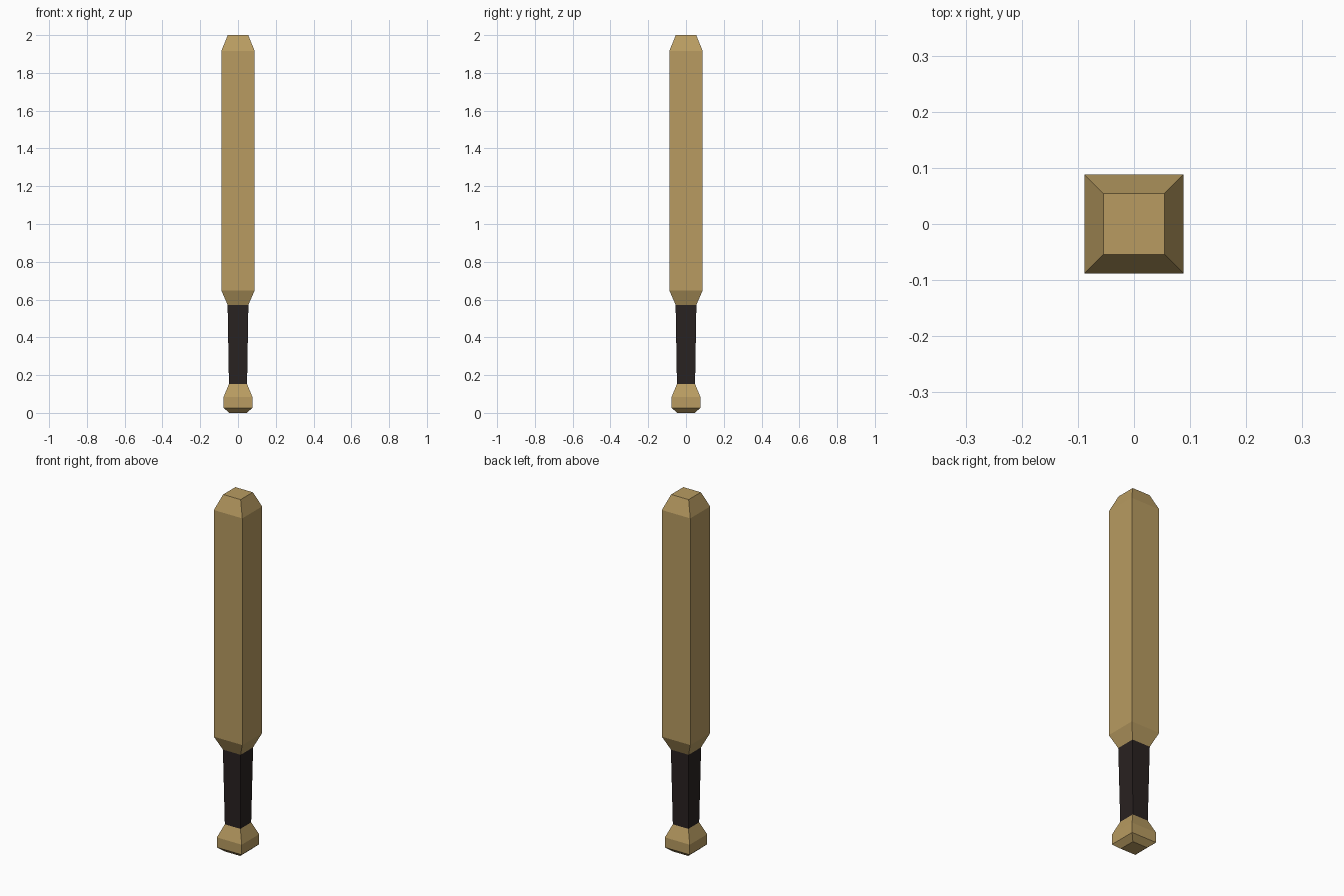
import bpy, bmesh

if "Cube" in bpy.data.objects:
    bpy.data.objects.remove(bpy.data.objects["Cube"])


def material(name, color):
    m = bpy.data.materials.new(name)
    m.diffuse_color = (*color, 1)
    m.use_nodes = True
    m.node_tree.nodes["Principled BSDF"].inputs["Base Color"].default_value = m.diffuse_color
    return m


def square_loft(name, sections, mat, cap_bottom=False, cap_top=False):
    """Stack square rings given as (z, half width) and skin them."""
    bm = bmesh.new()
    rings = [[bm.verts.new((sx * h, sy * h, z))
              for sx, sy in ((-1, -1), (1, -1), (1, 1), (-1, 1))]
             for z, h in sections]
    for low, high in zip(rings, rings[1:]):
        for i in range(4):
            j = (i + 1) % 4
            bm.faces.new((low[i], low[j], high[j], high[i]))
    if cap_bottom:
        bm.faces.new(rings[0][::-1])
    if cap_top:
        bm.faces.new(rings[-1])
    mesh = bpy.data.meshes.new(name)
    bm.to_mesh(mesh)
    bm.free()
    mesh.materials.append(mat)
    ob = bpy.data.objects.new(name, mesh)
    bpy.context.collection.objects.link(ob)
    return ob


wood = material("wood", (0.48, 0.33, 0.12))
wrap = material("dark_wrap", (0.022, 0.016, 0.015))

# Flared pommel at the bottom
square_loft("pommel", [(0, 0.046), (0.027, 0.077), (0.083, 0.077), (0.153, 0.048)],
            wood, cap_bottom=True)
# Slightly tapered dark grip
square_loft("grip", [(0.153, 0.048), (0.572, 0.055)], wrap)
# Thick square shaft with bevelled ends
square_loft("shaft", [(0.572, 0.055), (0.648, 0.088), (1.917, 0.088), (2, 0.054)],
            wood, cap_top=True)
